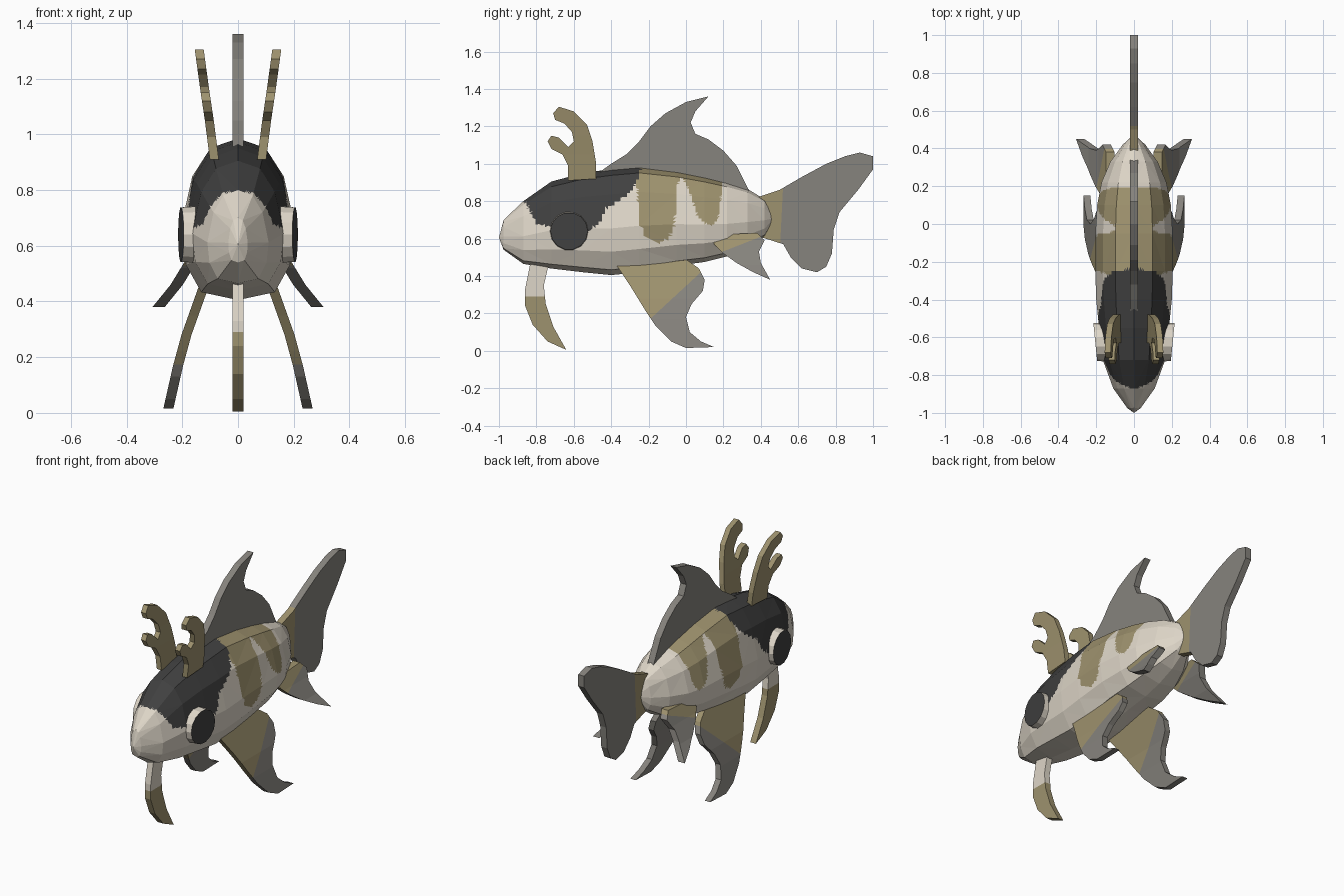
import bpy, bmesh, math
from mathutils import Vector

if "Cube" in bpy.data.objects:
    bpy.data.objects.remove(bpy.data.objects["Cube"])


def material(name, *rgb):
    m = bpy.data.materials.new(name)
    col = [((c / 255 + 0.055) / 1.055) ** 2.4 for c in rgb] + [1]
    m.use_nodes = True
    m.diffuse_color = col
    m.node_tree.nodes["Principled BSDF"].inputs["Base Color"].default_value = col
    return m


cream = material("cream", 222, 214, 200)
ochre = material("ochre", 158, 146, 110)
grey = material("fin grey", 134, 131, 125)
black = material("charcoal", 64, 64, 64)


def interp(pts, t):
    if t <= pts[0][0]:
        return pts[0][1]
    for (a, b), (c, d) in zip(pts, pts[1:]):
        if t <= c:
            return b + (d - b) * (t - a) / (c - a)
    return pts[-1][1]


def finish(bm, name, mats, rule):
    bmesh.ops.recalc_face_normals(bm, faces=bm.faces)
    for f in bm.faces:
        f.material_index = rule(f)
    me = bpy.data.meshes.new(name)
    bm.to_mesh(me)
    bm.free()
    for m in mats:
        me.materials.append(m)
    ob = bpy.data.objects.new(name, me)
    bpy.context.collection.objects.link(ob)
    return ob


def plate(name, outline, half, mats, split=None, lean=None, side=1):
    """Flat fin cut from a (y, z) outline, leaning outwards along lean (z, x).
    split is a line through two (y, z) points; faces below it take colour 1."""
    bm = bmesh.new()
    face = bm.faces.new([bm.verts.new((-half, y, z)) for y, z in outline])
    ext = bmesh.ops.extrude_face_region(bm, geom=[face])["geom"]
    bmesh.ops.translate(bm, vec=(2 * half, 0, 0),
                        verts=[v for v in ext if isinstance(v, bmesh.types.BMVert)])
    bmesh.ops.triangulate(bm, faces=[f for f in bm.faces if len(f.verts) > 4])

    def cut(co, no):
        bmesh.ops.bisect_plane(bm, geom=bm.verts[:] + bm.edges[:] + bm.faces[:],
                               plane_co=co, plane_no=no, dist=1e-5)

    rule = lambda f: 0
    if split:
        a, b = (Vector((0, *p)) for p in split)
        no = Vector((0, b.z - a.z, a.y - b.y))
        cut(a, no)
        # colours are stored before the fin is bent
        for f in bm.faces:
            f.material_index = int((f.calc_center_median() - a).dot(no) > 0)
        rule = lambda f: f.material_index
    if lean:
        for z, x in lean[1:-1]:
            cut((0, 0, z), (0, 0, 1))
        for v in bm.verts:
            v.co.x = side * (v.co.x + interp(lean, v.co.z))
    return finish(bm, name, mats, rule)


# body: rings of (y, bottom, top, half width), closed by points at nose and tail
rings = [(-.975, .54, .70, .035), (-.87, .465, .80, .11), (-.72, .44, .905, .165),
         (-.55, .42, .95, .185), (-.4, .405, .972, .2), (-.25, .42, .985, .205),
         (-.05, .455, .96, .205), (.1, .475, .93, .195), (.22, .505, .90, .172),
         (.33, .55, .865, .125), (.42, .61, .81, .06)]
half_section = [(0, 1), (.48, .94), (.8, .76), (1, .44), (.93, .22), (.66, .05), (0, 0)]
section = half_section + [(-x, z) for x, z in half_section[-2:0:-1]]
bm = bmesh.new()
loops = [[bm.verts.new((x * w, y, lo + (hi - lo) * z)) for x, z in section]
         for y, lo, hi, w in rings]
n = len(section)
for a, b in zip(loops, loops[1:]):
    for i in range(n):
        j = (i + 1) % n
        bm.faces.new((a[i], a[j], b[j], b[i]))
for loop, tip in ((loops[0], (0, -1, .605)), (loops[-1], (0, .475, .71))):
    t = bm.verts.new(tip)
    for i in range(n):
        bm.faces.new((loop[i], loop[(i + 1) % n], t))
bmesh.ops.triangulate(bm, faces=bm.faces)
bmesh.ops.subdivide_edges(bm, edges=bm.edges, cuts=8, use_grid_fill=True)

# lower edges of the painted cap and saddle, as (y, z)
cap = [(-.9, .83), (-.85, .78), (-.8, .68), (-.72, .66), (-.52, .64), (-.46, .69),
       (-.43, .76), (-.36, .80), (-.29, .86), (-.25, .93), (-.235, 1)]
saddle = [(-.27, 1), (-.25, .7), (-.22, .61), (-.15, .575), (-.09, .6), (-.06, .68),
          (-.05, .88), (-.03, .925), (0, .9), (.03, .82), (.06, .73), (.09, .69),
          (.14, .67), (.17, .7), (.185, .8), (.2, .93)]


def body_colour(f):
    c = f.calc_center_median()
    if c.y < -.235 and c.z > interp(cap, c.y):
        return 1
    if -.27 < c.y < .2 and c.z > interp(saddle, c.y):
        return 2
    return 0


finish(bm, "body", [cream, black, ochre], body_colour)

# centre fins and chin whisker
plate("dorsal_fin", [(-.47, .95), (-.40, 1), (-.32, 1.05), (-.25, 1.12), (-.19, 1.2),
                     (-.11, 1.27), (0, 1.33), (.12, 1.36), (.05, 1.28), (.025, 1.22),
                     (.05, 1.16), (.12, 1.13), (.2, 1.07), (.27, .99), (.34, .85), (0, .9)],
      .02, [grey])
plate("tail_fin", [(.38, .82), (.5, .86), (.62, .93), (.75, 1), (.85, 1.04), (.93, 1.06),
                   (1, 1.04), (1, .97), (.92, .86), (.82, .74), (.79, .65), (.78, .52),
                   (.75, .45), (.70, .42), (.62, .44), (.56, .5), (.52, .57), (.41, .605),
                   (.44, .7)],
      .02, [ochre, grey], split=[(.5, .5), (.52, .9)])
plate("chin_whisker", [(-.83, .48), (-.73, .48), (-.76, .35), (-.75, .25), (-.71, .13),
                       (-.64, .005), (-.74, .05), (-.82, .14), (-.86, .24), (-.86, .33)],
      .019, [cream, ochre], split=[(-1, .29), (0, .29)])

antler = [(-.63, .91), (-.48, .92), (-.48, 1), (-.5, 1.12), (-.53, 1.21), (-.6, 1.28),
          (-.68, 1.305), (-.71, 1.27), (-.70, 1.235), (-.65, 1.215), (-.61, 1.17),
          (-.6, 1.12), (-.63, 1.09), (-.68, 1.14), (-.72, 1.15), (-.74, 1.12),
          (-.72, 1.08), (-.66, 1.05), (-.63, .99)]
pectoral = [(-.38, .47), (0, .49), (.07, .44), (.1, .38), (.09, .32), (.03, .25),
            (0, .18), (.02, .1), (.08, .05), (.15, .02), (0, .015), (-.08, .05),
            (-.16, .13), (-.22, .22), (-.3, .35)]
pelvic = [(.15, .62), (.38, .63), (.42, .59), (.39, .53), (.40, .47), (.45, .38),
          (.36, .42), (.27, .47), (.2, .52), (.15, .57)]

# paired antlers, fins and eyes
for side, label in ((1, "left"), (-1, "right")):
    plate(label + "_antler", antler, .016, [ochre], side=side,
          lean=[(.91, .085), (1.05, .103), (1.15, .118), (1.31, .14)])
    plate(label + "_pectoral_fin", pectoral, .018, [ochre, grey], side=side,
          split=[(-.17, .19), (.09, .43)],
          lean=[(.015, .25), (.17, .215), (.28, .185), (.49, .11)])
    plate(label + "_pelvic_fin", pelvic, .022, [ochre, grey], side=side,
          split=[(.17, .52), (.40, .61)],
          lean=[(.38, .285), (.46, .22), (.55, .165), (.63, .125)])
    bm = bmesh.new()
    bmesh.ops.create_cone(bm, cap_ends=True, segments=14, radius1=.107, radius2=.1, depth=.1)
    for v in bm.verts:
        x, y, z = v.co
        v.co = (side * (.155 + z + .1 * y), y - .625, x + .64)
    finish(bm, label + "_eye", [cream, black],
           lambda f: int(abs(f.normal.x) > .9 and abs(f.calc_center_median().x) > .155))
